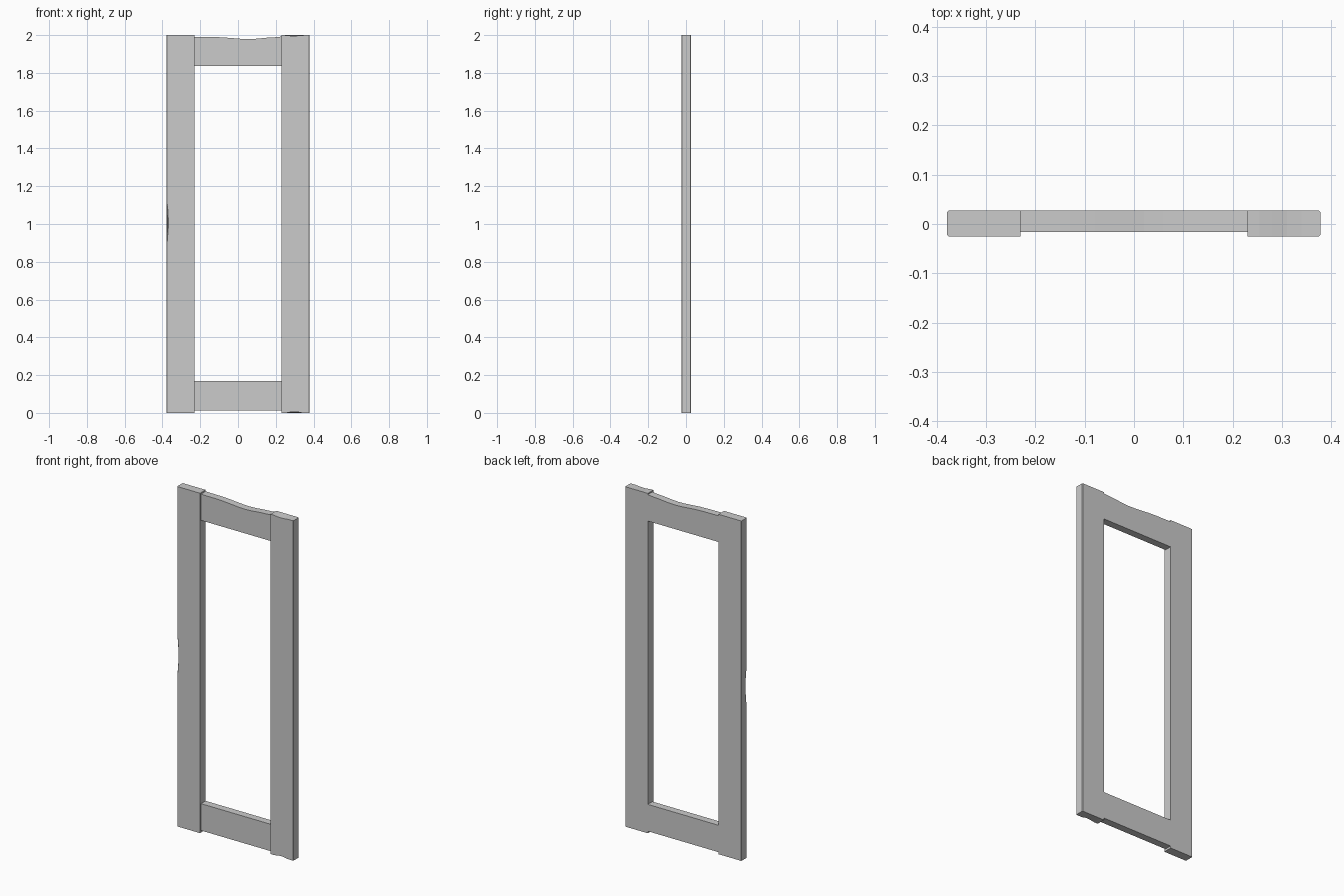
import bpy, bmesh

if "Cube" in bpy.data.objects:
    bpy.data.objects.remove(bpy.data.objects["Cube"])

FRONT, BACK, RAIL_FRONT = -0.025, 0.027, -0.016


def loft(name, sections):
    """Skin a row of equal-sized closed sections and cap both ends."""
    bm = bmesh.new()
    rings = [[bm.verts.new(p) for p in s] for s in sections]
    n = len(rings[0])
    for a, b in zip(rings, rings[1:]):
        for i in range(n):
            j = (i + 1) % n
            bm.faces.new((a[i], a[j], b[j], b[i]))
    bm.faces.new(rings[0])
    bm.faces.new(rings[-1][::-1])
    bmesh.ops.recalc_face_normals(bm, faces=bm.faces)
    mesh = bpy.data.meshes.new(name)
    bm.to_mesh(mesh)
    bm.free()
    ob = bpy.data.objects.new(name, mesh)
    bpy.context.collection.objects.link(ob)
    return ob


def x_section(x, front, back, low, high, low_chip=0, high_chip=0):
    return [(x, front, low + low_chip), (x, back, low),
            (x, back, high), (x, front, high - high_chip)]


# Left stile: lofted upward, with a worn chip on the outer front corner
L, IN, C = -0.379, -0.23, 0.003
chips = [(0, 0), (0.89, 0), (0.94, 0.004), (0.98, 0.007), (1.03, 0.007),
         (1.08, 0.004), (1.12, 0), (2, 0)]
loft("left_stile", [[(IN, FRONT, z), (IN, BACK, z), (L + C, BACK, z),
                     (L, BACK - C, z), (L + d, FRONT + C, z),
                     (L + C + d, FRONT, z)] for z, d in chips])

# Right stile: lofted sideways, with slight wear on its front end edges
R = 0.378
wear = [(0.23, 0, 0), (0.255, 0, 0.001), (0.28, 0.005, 0.004),
        (0.31, 0.006, 0.004), (0.34, 0, 0.001), (R - C, 0, 0)]
sections = [x_section(x, FRONT, BACK, 0, 2, lo, hi) for x, lo, hi in wear]
sections.append(x_section(R, FRONT + C, BACK - C, 0, 2))
loft("right_stile", sections)

# Top rail with a wavy worn upper edge
wave = [(-0.23, 1.991), (-0.13, 1.990), (-0.08, 1.988), (-0.03, 1.984),
        (0.02, 1.980), (0.06, 1.979), (0.10, 1.981), (0.15, 1.986),
        (0.20, 1.989), (0.23, 1.992)]
loft("top_rail", [x_section(x, RAIL_FRONT, BACK, 1.837, z) for x, z in wave])

# Bottom rail
loft("bottom_rail", [x_section(x, RAIL_FRONT, BACK, 0.012, 0.17)
                     for x in (-0.23, 0.23)])
